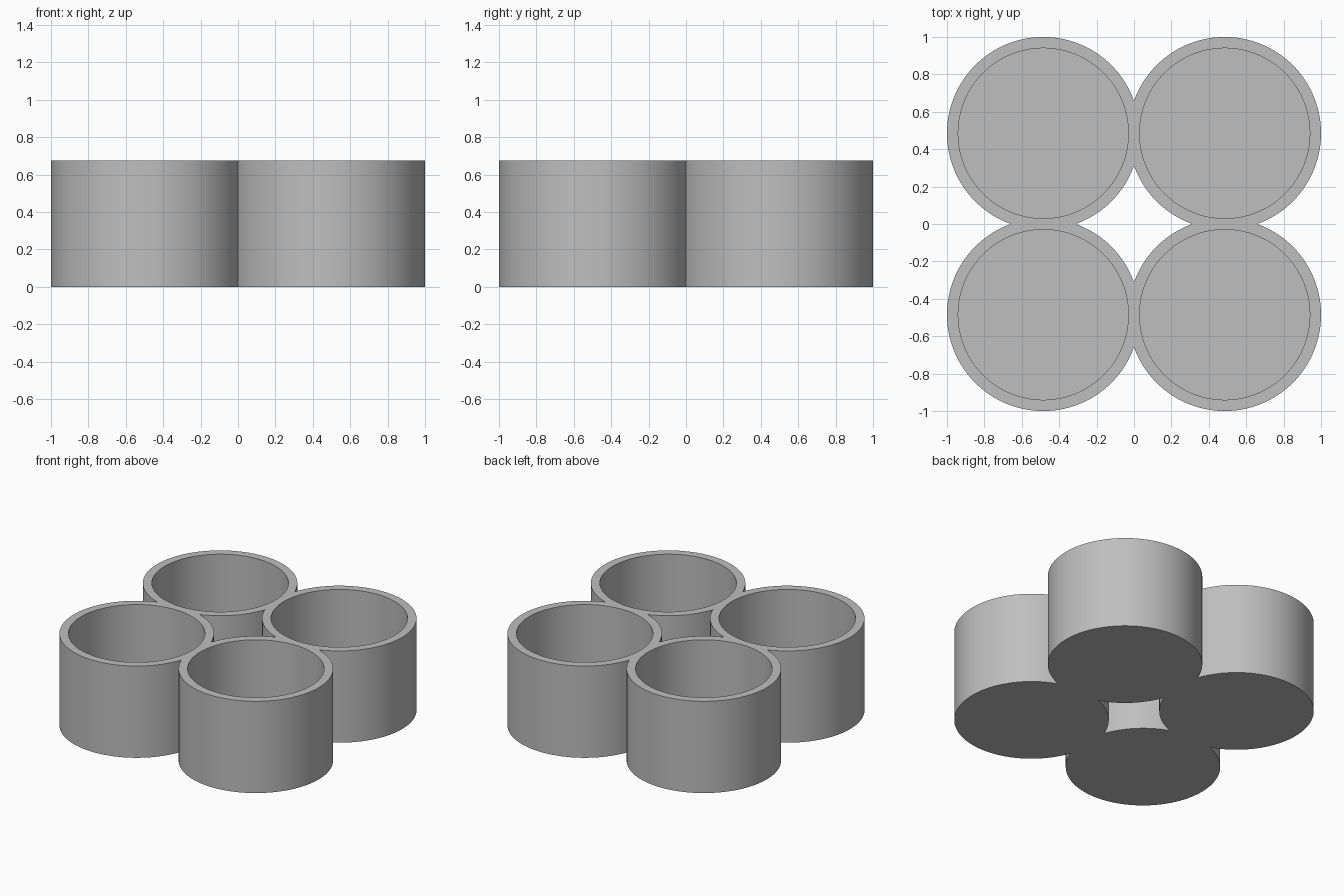
import bpy, bmesh, math
from mathutils import Vector

if "Cube" in bpy.data.objects:
    bpy.data.objects.remove(bpy.data.objects["Cube"])

WALL = 0.06                 # shared wall thickness
R_OUT = 0.515               # outer cup radius
R_IN = R_OUT - WALL
C = 1 - R_OUT               # cup centre offset in x and y
HEIGHT, FLOOR = 0.675, 0.06
SIDES = 128

grey = bpy.data.materials.new("light_grey")
grey.diffuse_color = (0.52, 0.52, 0.52, 1)
grey.use_nodes = True
grey.node_tree.nodes["Principled BSDF"].inputs["Base Color"].default_value = grey.diffuse_color

bm = bmesh.new()


def ring(r, z):
    return [bm.verts.new((C + r * math.cos(2 * math.pi * i / SIDES),
                          C + r * math.sin(2 * math.pi * i / SIDES), z))
            for i in range(SIDES)]


# One cup: underside, outer wall, rim, inner wall, floor
rings = [ring(R_OUT, 0), ring(R_OUT, HEIGHT), ring(R_IN, HEIGHT), ring(R_IN, FLOOR)]
for a, b in zip(rings, rings[1:]):
    for i in range(SIDES):
        j = (i + 1) % SIDES
        bm.faces.new((a[i], a[j], b[j], b[i]))
bm.faces.new(rings[0][::-1])
bm.faces.new(rings[-1])

# Trim the cup where it meets its neighbours, so mirrored copies fuse
for normal in (Vector((1, 0, 0)), Vector((0, 1, 0))):
    bmesh.ops.bisect_plane(bm, geom=bm.verts[:] + bm.edges[:] + bm.faces[:],
                           plane_co=(0, 0, 0), plane_no=normal, clear_inner=True)

mesh = bpy.data.meshes.new("four_cup_holder")
bm.to_mesh(mesh)
bm.free()
mesh.materials.append(grey)
holder = bpy.data.objects.new("four_cup_holder", mesh)
bpy.context.collection.objects.link(holder)

# Smooth curved walls, sharp rims
bpy.context.view_layer.objects.active = holder
holder.select_set(True)
bpy.ops.object.shade_smooth_by_angle(angle=math.radians(30))

# Mirror into all four quadrants
mirror = holder.modifiers.new("four_quadrants", "MIRROR")
mirror.use_axis = (True, True, False)
mirror.use_clip = True
mirror.merge_threshold = 0.0005
